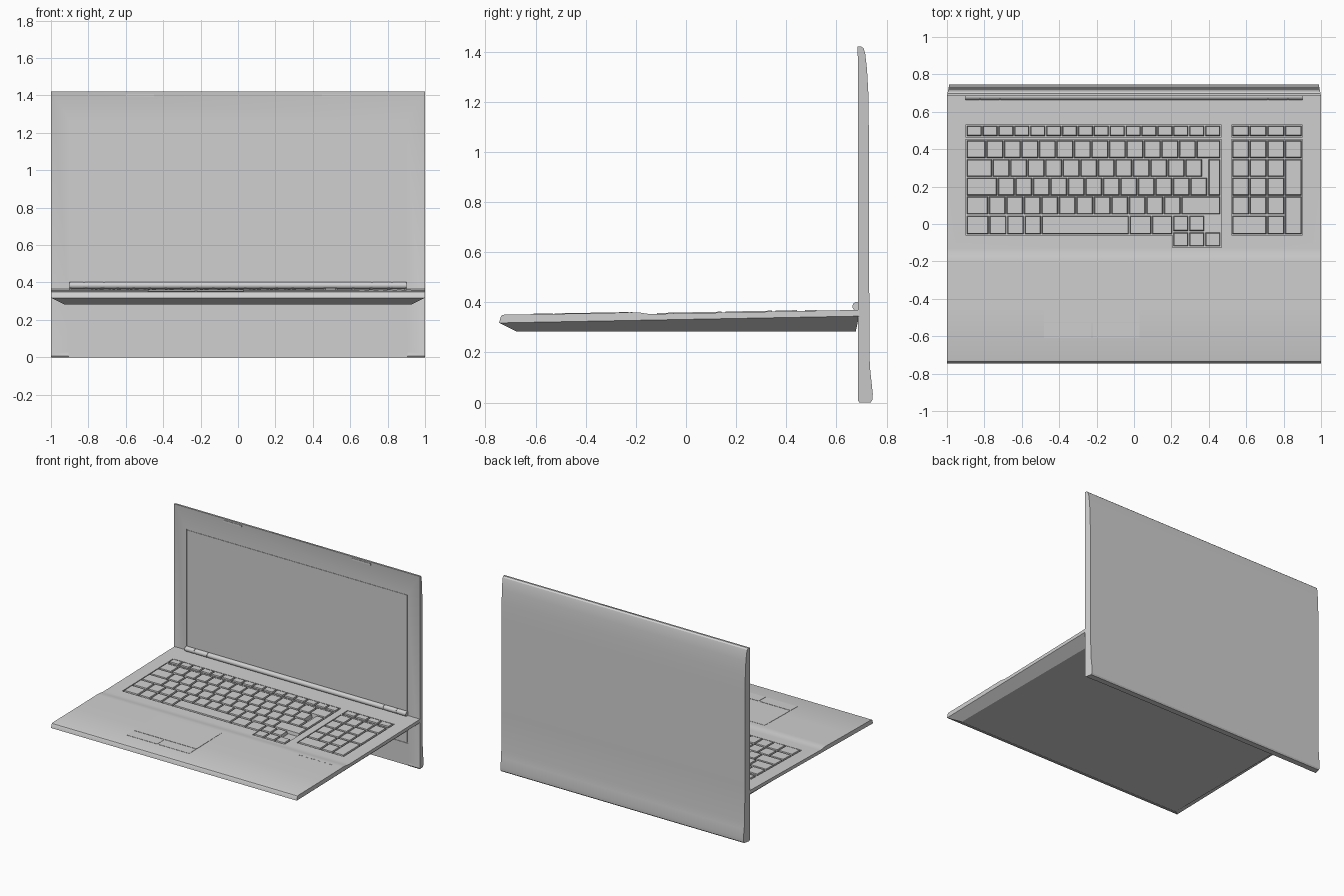
import bpy, bmesh, math
from mathutils import Matrix, Vector

if "Cube" in bpy.data.objects:
    bpy.data.objects.remove(bpy.data.objects["Cube"])

grey = bpy.data.materials.new("light_grey")
grey.diffuse_color = (0.63, 0.63, 0.63, 1)
grey.use_nodes = True
grey.node_tree.nodes["Principled BSDF"].inputs["Base Color"].default_value = grey.diffuse_color


def finish(name, bm, smooth=None):
    bmesh.ops.recalc_face_normals(bm, faces=bm.faces)
    me = bpy.data.meshes.new(name)
    bm.to_mesh(me)
    bm.free()
    me.materials.append(grey)
    ob = bpy.data.objects.new(name, me)
    bpy.context.collection.objects.link(ob)
    if smooth:
        shade(ob, smooth)
    return ob


def shade(ob, angle):
    bpy.ops.object.select_all(action='DESELECT')
    ob.select_set(True)
    bpy.context.view_layer.objects.active = ob
    bpy.ops.object.shade_smooth_by_angle(angle=math.radians(angle))


def add_block(bm, x0, x1, y0, y1, z0, z1, taper=0.0, slope=0.0):
    """Box with optional narrower top; slope tilts the top along y."""
    lo = [bm.verts.new(p) for p in ((x0, y0, z0), (x1, y0, z0), (x1, y1, z0), (x0, y1, z0))]
    a, b, c, d = x0 + taper, x1 - taper, y0 + taper, y1 - taper
    dz = slope * (d - c)
    hi = [bm.verts.new(p) for p in ((a, c, z1), (b, c, z1), (b, d, z1 + dz), (a, d, z1 + dz))]
    bm.faces.new(lo)
    bm.faces.new(hi)
    for i in range(4):
        j = (i + 1) % 4
        bm.faces.new((lo[i], lo[j], hi[j], hi[i]))


def cut(ob, box):
    bm = bmesh.new()
    add_block(bm, *box)
    cutter = finish("cutter", bm)
    cutter.hide_render = True
    mod = ob.modifiers.new("cut", 'BOOLEAN')
    mod.operation, mod.solver, mod.object = 'DIFFERENCE', 'EXACT', cutter
    bpy.context.view_layer.objects.active = ob
    bpy.ops.object.modifier_apply(modifier=mod.name)
    bpy.data.objects.remove(cutter)


def extrude_profile(bm, profile, half_width):
    """Profile in (y, z), swept from -x to +x; half_width depends on y."""
    left = [bm.verts.new((-half_width(y), y, z)) for y, z in profile]
    right = [bm.verts.new((half_width(y), y, z)) for y, z in profile]
    n = len(profile)
    sides = [bm.faces.new((left[i], left[(i + 1) % n], right[(i + 1) % n], right[i])) for i in range(n)]
    bm.faces.new(left)
    bm.faces.new(right)
    return left, right, sides


# Base: upper shell with palm-rest step, tapering to a smaller underside
bm = bmesh.new()
top = [(-0.745, 0.318), (-0.740, 0.340), (-0.735, 0.348), (-0.725, 0.351), (-0.45, 0.355),
       (-0.21, 0.360), (-0.19, 0.360), (-0.17, 0.357), (-0.15, 0.354), (-0.13, 0.3535),
       (0.69, 0.370), (0.69, 0.345)]
left, right, sides = extrude_profile(bm, top, lambda y: 1.0)
bm.faces.remove(sides[-1])
rim = [left[0], right[0], right[-1], left[-1]]
under = [bm.verts.new(p) for p in ((-0.93, -0.675, 0.283), (0.93, -0.675, 0.283),
                                   (0.93, 0.677, 0.283), (-0.93, 0.677, 0.283))]
for i in range(4):
    j = (i + 1) % 4
    bm.faces.new((rim[i], rim[j], under[j], under[i]))
bm.faces.new(under)
base = finish("base", bm)

# Keyboard wells cut into the deck
for x0, x1, y0, y1 in ((-0.9, 0.467, -0.06, 0.452), (0.205, 0.467, -0.125, 0.0),
                       (-0.9, 0.467, 0.464, 0.53), (0.52, 0.902, -0.06, 0.452),
                       (0.52, 0.902, 0.464, 0.53)):
    cut(base, (x0, x1, y0, y1, 0.338, 0.5))
shade(base, 25)


# Keys: each row is a list of left edges plus the final right edge
SLOPE = 0.0165 / 0.82


def deck(y):
    return 0.3535 + SLOPE * (y + 0.13)


def key(bm, x0, x1, y0, y1):
    g = 0.003
    add_block(bm, x0 + g, x1 - g, y0 + g, y1 - g, 0.336, deck(y0) + 0.004, 0.004, SLOPE)


def steps(first, start, pitch, count, *last):
    return [first] + [start + pitch * i for i in range(count)] + list(last)


bm = bmesh.new()
P = 0.0936
rows = [
    (0.468, 0.527, steps(-0.897, -0.812, 0.085, 15, 0.464)),
    (0.350, 0.449, steps(-0.897, -0.791, P, 13, 0.464)),
    (0.250, 0.349, steps(-0.897, -0.757, P, 13)),
    (0.150, 0.249, steps(-0.897, -0.730, P, 13)),
    (0.049, 0.149, steps(-0.897, -0.778, P, 12, 0.464)),
    (-0.057, 0.046, [-0.897, -0.775, -0.680, -0.587, -0.495, -0.025, 0.094, 0.207]),
]
for y0, y1, xs in rows:
    for a, b in zip(xs, xs[1:]):
        key(bm, a, b, y0, y1)
key(bm, 0.396, 0.464, 0.150, 0.349)
for i in range(3):
    a = 0.207 + 0.0857 * i
    key(bm, a, a + 0.0857, -0.122, -0.043)
    if i < 2:
        key(bm, a, a + 0.0857, -0.040, 0.046)
finish("main_keys", bm)

# Number pad, with tall and double-width keys
bm = bmesh.new()
cols = [0.523, 0.617, 0.711, 0.805, 0.899]
for r, (y0, y1, _) in enumerate(rows):
    for c in range(4):
        if (c == 3 and r >= 2) or (r == 5 and c < 2):
            continue
        key(bm, cols[c], cols[c + 1], y0, y1)
key(bm, cols[3], cols[4], 0.150, 0.349)
key(bm, cols[3], cols[4], -0.057, 0.149)
key(bm, cols[0], cols[2], -0.057, 0.046)
finish("number_pad_keys", bm)


# Touchpad, its buttons and status lights: thin plates on the palm rest
def palm(y):
    return 0.351 + (0.009 / 0.515) * (y + 0.725)


def plate(name, x0, x1, y0, y1):
    bm = bmesh.new()
    add_block(bm, x0, x1, y0, y1, palm(y0) - 0.004, palm(y0) + 0.0015, 0.0, 0.009 / 0.515)
    finish(name, bm)


plate("touchpad", -0.48, 0.03, -0.525, -0.23)
plate("touchpad_button_left", -0.48, -0.23, -0.61, -0.53)
plate("touchpad_button_right", -0.22, 0.03, -0.61, -0.53)
for i in range(6):
    x = 0.65 + 0.05 * i
    plate("status_light", x, x + 0.025, -0.222, -0.214)

# Lid: curved back, sides narrowing toward the back
bm = bmesh.new()
lid_profile = [(0.686, 0.008), (0.692, 0.0), (0.736, 0.0), (0.743, 0.010), (0.745, 0.035),
               (0.738, 0.10), (0.733, 0.15), (0.731, 0.4), (0.729, 1.1), (0.727, 1.24),
               (0.722, 1.33), (0.715, 1.39), (0.709, 1.412), (0.699, 1.421), (0.685, 1.421)]
_, _, sides = extrude_profile(bm, lid_profile, lambda y: 1.0 - 0.2 * (y - 0.685))
bmesh.ops.recalc_face_normals(bm, faces=bm.faces)
# Narrow rim around the bezel
bmesh.ops.inset_region(bm, faces=[sides[-1]], thickness=0.018, depth=0.0)
bmesh.ops.translate(bm, verts=sides[-1].verts[:], vec=(0, 0.003, 0))
lid = finish("lid", bm)
cut(lid, (-0.9, 0.9, 0.67, 0.693, 0.165, 1.26))
cut(lid, (-0.905, 0.905, 0.67, 0.694, -0.02, 0.03))
cut(lid, (-0.21, 0.21, 0.692, 0.699, 1.414, 1.44))
shade(lid, 25)

# Screen panel sits just inside the bezel opening
bm = bmesh.new()
add_block(bm, -0.893, 0.893, 0.690, 0.700, 0.172, 1.253)
finish("screen", bm)

# Rubber bumpers along the top of the bezel
for s in (-1, 1):
    bm = bmesh.new()
    add_block(bm, s * 0.525 - 0.075, s * 0.525 + 0.075, 0.685, 0.695, 1.395, 1.408)
    finish("bezel_bumper", bm)


# Hinge barrel: long centre tube, end caps and thinner core
def tube(name, x0, x1, r):
    bm = bmesh.new()
    m = Matrix.Translation(Vector(((x0 + x1) / 2, 0.682, 0.384))) @ Matrix.Rotation(math.pi / 2, 4, 'Y')
    bmesh.ops.create_cone(bm, cap_ends=True, segments=24, radius1=r, radius2=r, depth=x1 - x0, matrix=m)
    finish(name, bm, 30)


tube("hinge_barrel", -0.715, 0.715, 0.018)
tube("hinge_core", -0.89, 0.89, 0.015)
for s in (-1, 1):
    for a, b in ((0.72, 0.82), (0.825, 0.9)):
        tube("hinge_cap", min(s * a, s * b), max(s * a, s * b), 0.018)
